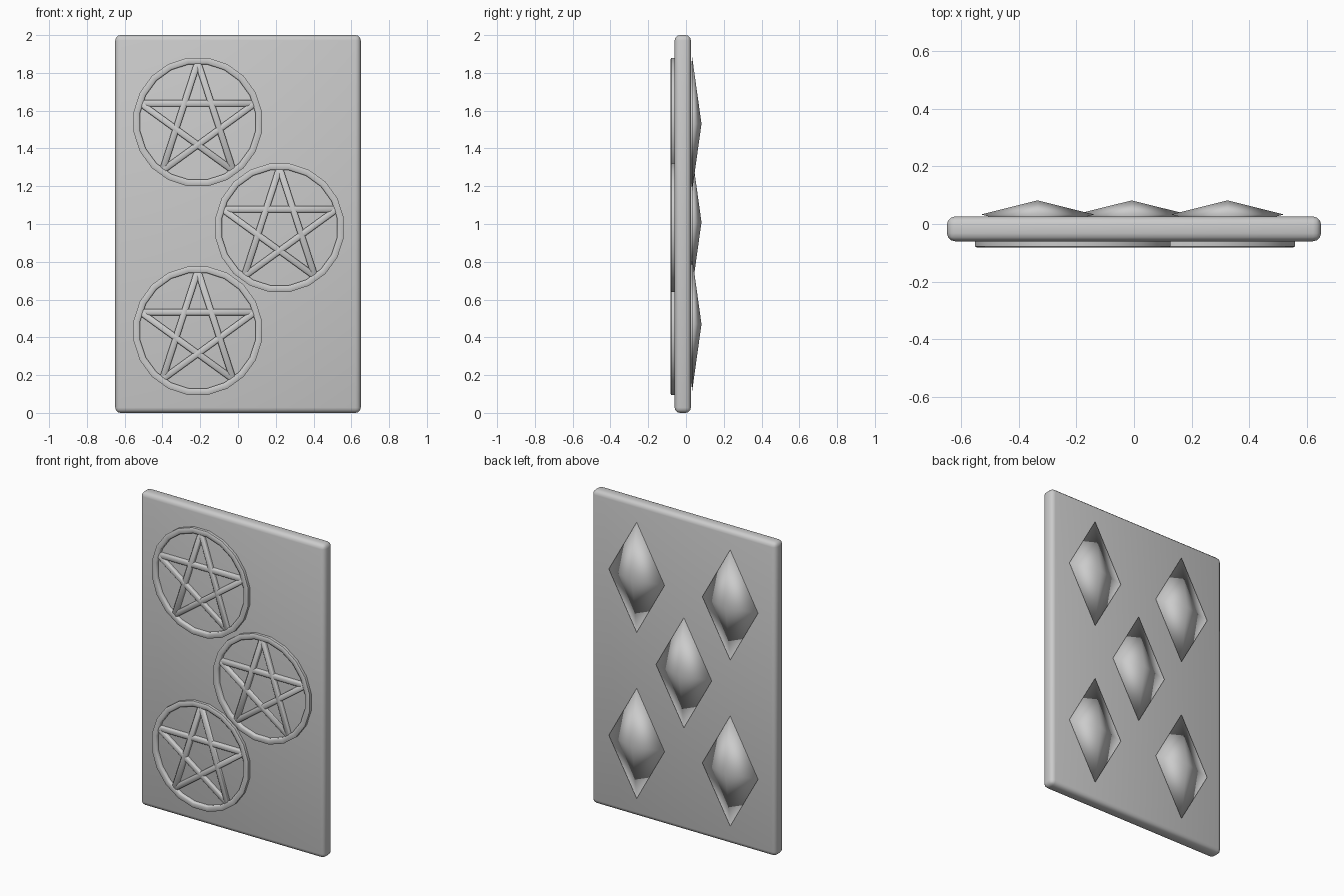
import bpy, bmesh, math
from mathutils import Vector, Matrix

if "Cube" in bpy.data.objects:
    bpy.data.objects.remove(bpy.data.objects["Cube"])


def finish(bm, name, angle=180):
    bmesh.ops.recalc_face_normals(bm, faces=bm.faces)
    me = bpy.data.meshes.new(name)
    bm.to_mesh(me)
    bm.free()
    ob = bpy.data.objects.new(name, me)
    bpy.context.collection.objects.link(ob)
    bpy.ops.object.select_all(action='DESELECT')
    ob.select_set(True)
    bpy.context.view_layer.objects.active = ob
    bpy.ops.object.shade_smooth_by_angle(angle=math.radians(angle))
    return ob


def add_box(bm, centre, size, turn=0.0):
    # box rotated about the y axis
    m = (Matrix.Translation(centre) @ Matrix.Rotation(turn, 4, 'Y')
         @ Matrix.Diagonal((*size, 1)))
    bmesh.ops.create_cube(bm, size=1, matrix=m)


# Flat slab with rounded edges
bm = bmesh.new()
add_box(bm, (0, -0.017, 1), (1.3, 0.086, 2))
bmesh.ops.bevel(bm, geom=bm.edges[:], offset=0.028, segments=3,
                profile=0.5, affect='EDGES')
finish(bm, "slab", 40)


def make_ring(name, cx, cz):
    # low-poly hoop with a box section, sunk into the slab
    bm = bmesh.new()
    n = 20
    section = [(0.344, -0.05), (0.344, -0.078), (0.338, -0.081),
               (0.316, -0.081), (0.309, -0.077), (0.309, -0.05)]
    loops = []
    for i in range(n):
        a = 2 * math.pi * (i + 0.5) / n
        loops.append([bm.verts.new((cx + r * math.cos(a), y, cz + r * math.sin(a)))
                      for r, y in section])
    k = len(section)
    for i in range(n):
        p, q = loops[i], loops[(i + 1) % n]
        for j in range(k):
            bm.faces.new((p[j], p[(j + 1) % k], q[(j + 1) % k], q[j]))
    finish(bm, name, 60)


def make_star(name, cx, cz):
    # five crossing bars joining every second tip
    bm = bmesh.new()
    tips = [Vector((cx + 0.318 * math.sin(i * math.tau / 5), -0.064,
                    cz + 0.318 * math.cos(i * math.tau / 5))) for i in range(5)]
    for i in range(5):
        a, b = tips[i], tips[(i + 2) % 5]
        d = b - a
        add_box(bm, (a + b) / 2, (d.length, 0.03, 0.034), -math.atan2(d.z, d.x))
    top = [e for e in bm.edges if all(v.co.y < -0.07 for v in e.verts)]
    bmesh.ops.bevel(bm, geom=top, offset=0.006, segments=1, affect='EDGES')
    finish(bm, name, 60)


# Three ringed stars on the front
for i, (x, z) in enumerate([(-0.213, 1.54), (0.22, 0.98), (-0.213, 0.435)], 1):
    make_ring(f"ring_{i}", x, z)
    make_star(f"star_{i}", x, z)


def make_gem(name, cx, cz):
    # smooth-shaded four-sided double pyramid
    bm = bmesh.new()
    y = 0.033
    rim = [bm.verts.new((cx + dx, y, cz + dz))
           for dx, dz in [(0.197, 0), (0, 0.352), (-0.197, 0), (0, -0.352)]]
    for tip_y in (y + 0.049, y - 0.049):
        tip = bm.verts.new((cx, tip_y, cz))
        for i in range(4):
            bm.faces.new((rim[i], rim[(i + 1) % 4], tip))
    finish(bm, name)


# Five diamonds on the back
for i, (x, z) in enumerate([(-0.335, 1.53), (0.325, 1.53), (-0.008, 1.01),
                            (-0.335, 0.47), (0.325, 0.47)], 1):
    make_gem(f"diamond_{i}", x, z)
